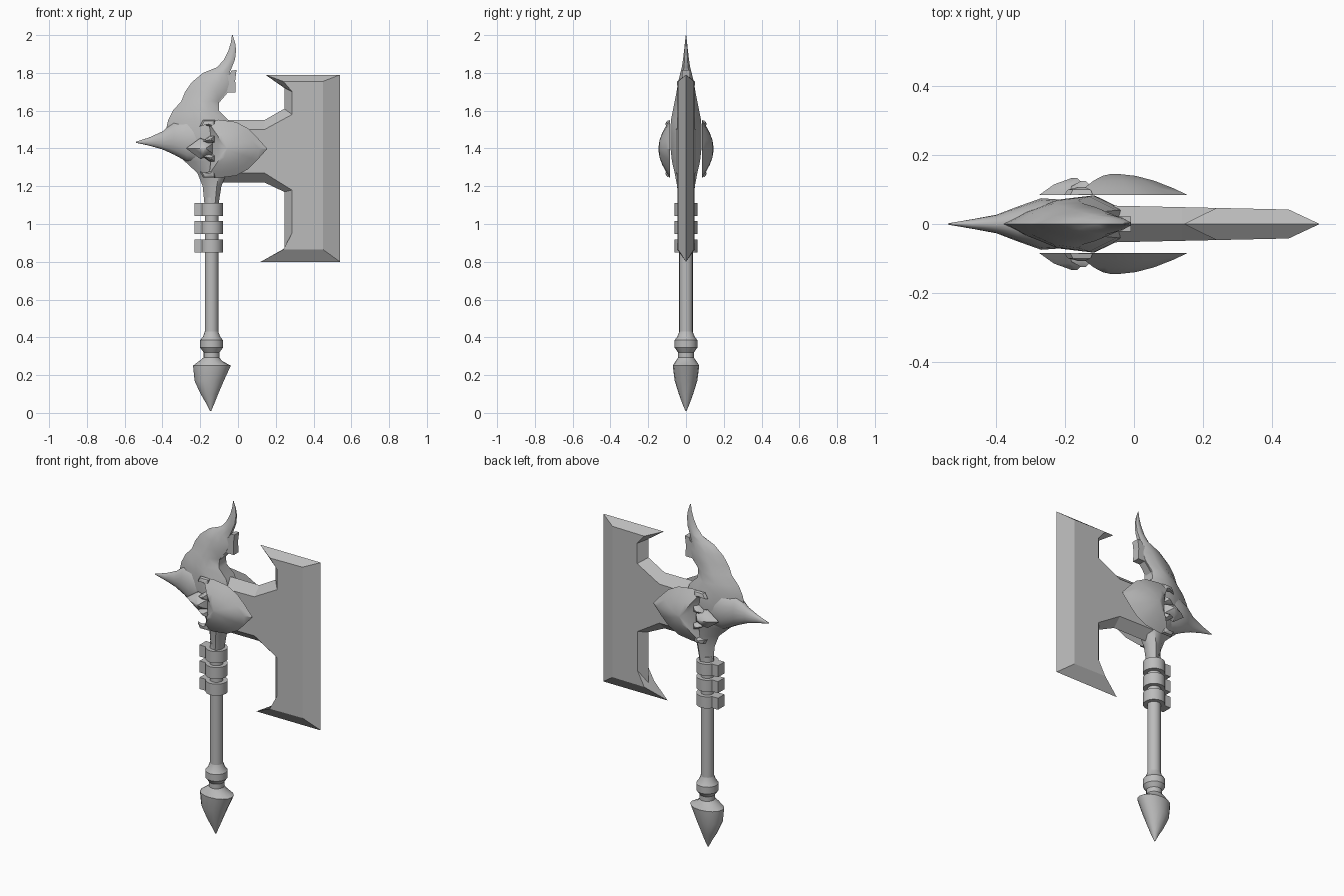
import bpy
import bmesh
from math import cos, sin, pi, radians

cube = bpy.data.objects.get("Cube")
if cube:
    bpy.data.objects.remove(cube)

steel = bpy.data.materials.new("grey steel")
steel.use_nodes = True
grey = (0.5, 0.5, 0.5, 1)
steel.diffuse_color = grey
steel.node_tree.nodes["Principled BSDF"].inputs["Base Color"].default_value = grey

ROUND = [(cos(i * pi / 8), sin(i * pi / 8)) for i in range(16)]
HALF = [(-0.6, 0.45), (-0.1, 0.85), (0.5, 1), (1, 0.5)]
CREST = [(-1, 0)] + HALF + [(u, -v) for u, v in reversed(HALF)]


def finish(name, verts, faces, angle=35):
    """Make an object from geometry, with outward normals and shading by angle."""
    mesh = bpy.data.meshes.new(name)
    mesh.from_pydata(verts, [], faces)
    bm = bmesh.new()
    bm.from_mesh(mesh)
    bmesh.ops.recalc_face_normals(bm, faces=bm.faces)
    bm.to_mesh(mesh)
    bm.free()
    obj = bpy.data.objects.new(name, mesh)
    bpy.context.collection.objects.link(obj)
    mesh.materials.append(steel)
    bpy.ops.object.select_all(action="DESELECT")
    obj.select_set(True)
    bpy.context.view_layer.objects.active = obj
    if angle:
        bpy.ops.object.shade_smooth_by_angle(angle=radians(angle))
    return obj


def bridge(n, rings):
    return [(r * n + i, r * n + (i + 1) % n, (r + 1) * n + (i + 1) % n, (r + 1) * n + i)
            for r in range(rings - 1) for i in range(n)]


def loft(name, sections, shape=ROUND, along="z", angle=35):
    """Skin sections of (position, low, high, half depth)."""
    verts = []
    for t, lo, hi, depth in sections:
        for u, v in shape:
            w = (lo + hi) / 2 + u * (hi - lo) / 2
            verts.append((w, v * depth, t) if along == "z" else (t, v * depth, w))
    n, total = len(shape), len(verts)
    caps = [tuple(range(n)), tuple(range(total - n, total))]
    return finish(name, verts, bridge(n, len(sections)) + caps, angle)


def turned(name, profile, angle=35):
    """Turned part around the shaft axis, from (radius, height)."""
    return loft(name, [(z, SHAFT_X - r, SHAFT_X + r, r) for r, z in profile], angle=angle)


def dome(name, outline, centre, side, base, levels):
    """Bulging plate: the outline shrinks toward the centre at each (scale, y)."""
    cx, cz = centre
    verts = [(cx + (x - cx) * s, side * y, cz + (z - cz) * s)
             for s, y in [(1, base)] + levels for x, z in outline]
    n, total = len(outline), len(verts)
    caps = [tuple(range(n)), tuple(range(total - n, total))]
    return finish(name, verts, bridge(n, len(levels) + 1) + caps, 40)


def flip(points, z=1.398):
    """Mirror an outline top to bottom."""
    return [(x, 2 * z - h) for x, h in points]


# Shaft, collar and pommel
SHAFT_X = -0.14
turned("shaft", [(0.036, 0.38), (0.036, 1.14)])
turned("collar", [(0.042, 0.27), (0.042, 0.32), (0.06, 0.345), (0.06, 0.385),
                  (0.045, 0.405), (0.036, 0.43)])
loft("pommel", [(0.01, -0.148, -0.142, 0.003), (0.05, -0.168, -0.125, 0.02),
                (0.1, -0.198, -0.105, 0.038), (0.17, -0.23, -0.075, 0.06),
                (0.25, -0.238, -0.038, 0.07), (0.275, -0.205, -0.085, 0.055),
                (0.295, -0.18, -0.1, 0.04)])

# Grip bands, each with a block on the back of the shaft
for i, z in enumerate((0.85, 0.948, 1.042)):
    turned(f"grip_band_{i + 1}", [(0.06, z), (0.06, z + 0.068)])
    square = [(-1, -1), (1, -1), (1, 1), (-1, 1)]
    loft(f"grip_block_{i + 1}", [(z, -0.23, -0.185, 0.03), (z + 0.068, -0.23, -0.185, 0.03)],
         square, angle=0)

# Blade: a sharp rim around a raised plate on both sides
rim = [(-0.1, 1.55), (0.14, 1.55), (0.245, 1.61), (0.245, 1.72), (0.145, 1.79), (0.54, 1.79),
       (0.54, 0.8), (0.12, 0.8), (0.245, 0.87), (0.245, 1.17), (0.14, 1.22), (-0.1, 1.22)]
plate = [(-0.1, 1.5), (0.14, 1.5), (0.287, 1.58), (0.287, 1.7), (0.24, 1.755), (0.45, 1.755),
         (0.45, 0.865), (0.24, 0.865), (0.285, 0.95), (0.285, 1.18), (0.14, 1.27), (-0.1, 1.27)]
blade_verts = [(x, side * (0.052 - 0.022 * x), z) if side else (x, 0, z)
               for side, ring in ((-1, plate), (0, rim), (1, plate)) for x, z in ring]
k = len(rim)
finish("blade", blade_verts,
       bridge(k, 3) + [tuple(range(k)), tuple(range(2 * k, 3 * k))], 0)

# Head: socket swelling into the body, then a curved horn
loft("head", [(1.11, -0.178, -0.102, 0.04), (1.2, -0.187, -0.088, 0.047),
              (1.27, -0.215, -0.06, 0.06), (1.33, -0.28, -0.04, 0.074),
              (1.4, -0.36, -0.03, 0.082), (1.48, -0.385, -0.03, 0.083),
              (1.55, -0.37, -0.05, 0.08), (1.6, -0.345, -0.1, 0.07),
              (1.65, -0.3, -0.1, 0.06), (1.7, -0.28, -0.06, 0.05),
              (1.75, -0.245, -0.045, 0.042), (1.8, -0.185, -0.045, 0.03),
              (1.83, -0.11, -0.032, 0.022), (1.87, -0.075, -0.016, 0.016),
              (1.92, -0.05, -0.01, 0.01), (1.96, -0.038, -0.015, 0.006),
              (2.0, -0.032, -0.028, 0.001)], CREST, angle=50)
loft("beak", [(-0.54, 1.43, 1.436, 0.002), (-0.47, 1.415, 1.458, 0.014),
              (-0.4, 1.395, 1.49, 0.027), (-0.34, 1.368, 1.54, 0.05),
              (-0.27, 1.33, 1.56, 0.075), (-0.2, 1.32, 1.55, 0.07)], along="x", angle=50)

# Barb behind the horn
barb = [(-0.1, 1.79), (-0.045, 1.79), (-0.035, 1.812), (-0.008, 1.815),
        (-0.015, 1.76), (-0.012, 1.695), (-0.055, 1.695), (-0.11, 1.63)]
m = len(barb)
finish("horn_barb", [(x, y, z) for y in (-0.022, 0.022) for x, z in barb],
       bridge(m, 2) + [tuple(range(m)), tuple(range(m, 2 * m))], 0)

# Shields on both sides, each with two hooks and a pointed stud
upper = [(0.1, 1.46), (0.055, 1.505), (-0.01, 1.54), (-0.1, 1.552), (-0.165, 1.55),
         (-0.15, 1.51), (-0.142, 1.45)]
shield = [(0.155, 1.398)] + upper + flip(upper)[::-1]
hook = [(-0.12, 1.55), (-0.185, 1.55), (-0.203, 1.517), (-0.175, 1.525), (-0.12, 1.505)]
eyelid = [(-0.12, 1.47), (-0.15, 1.465), (-0.19, 1.437), (-0.16, 1.425), (-0.12, 1.43)]
stud = [(-0.275, 1.4), (-0.2, 1.455), (-0.13, 1.43), (-0.13, 1.37), (-0.2, 1.345)]
for side, word in ((-1, "front"), (1, "back")):
    dome(f"{word}_shield", shield, (-0.06, 1.398), side, 0.085,
         [(0.8, 0.105), (0.55, 0.126), (0.3, 0.14), (0.05, 0.146)])
    for tag, turn in (("upper", list), ("lower", flip)):
        dome(f"{word}_{tag}_hook", turn(hook), turn([(-0.15, 1.53)])[0], side, 0.085,
             [(0.8, 0.1), (0.2, 0.108)])
        dome(f"{word}_{tag}_eyelid", turn(eyelid), turn([(-0.145, 1.447)])[0], side, 0.085,
             [(0.8, 0.11), (0.2, 0.125)])
    dome(f"{word}_stud", stud, (-0.17, 1.4), side, 0.085, [(0.6, 0.115), (0.1, 0.134)])
